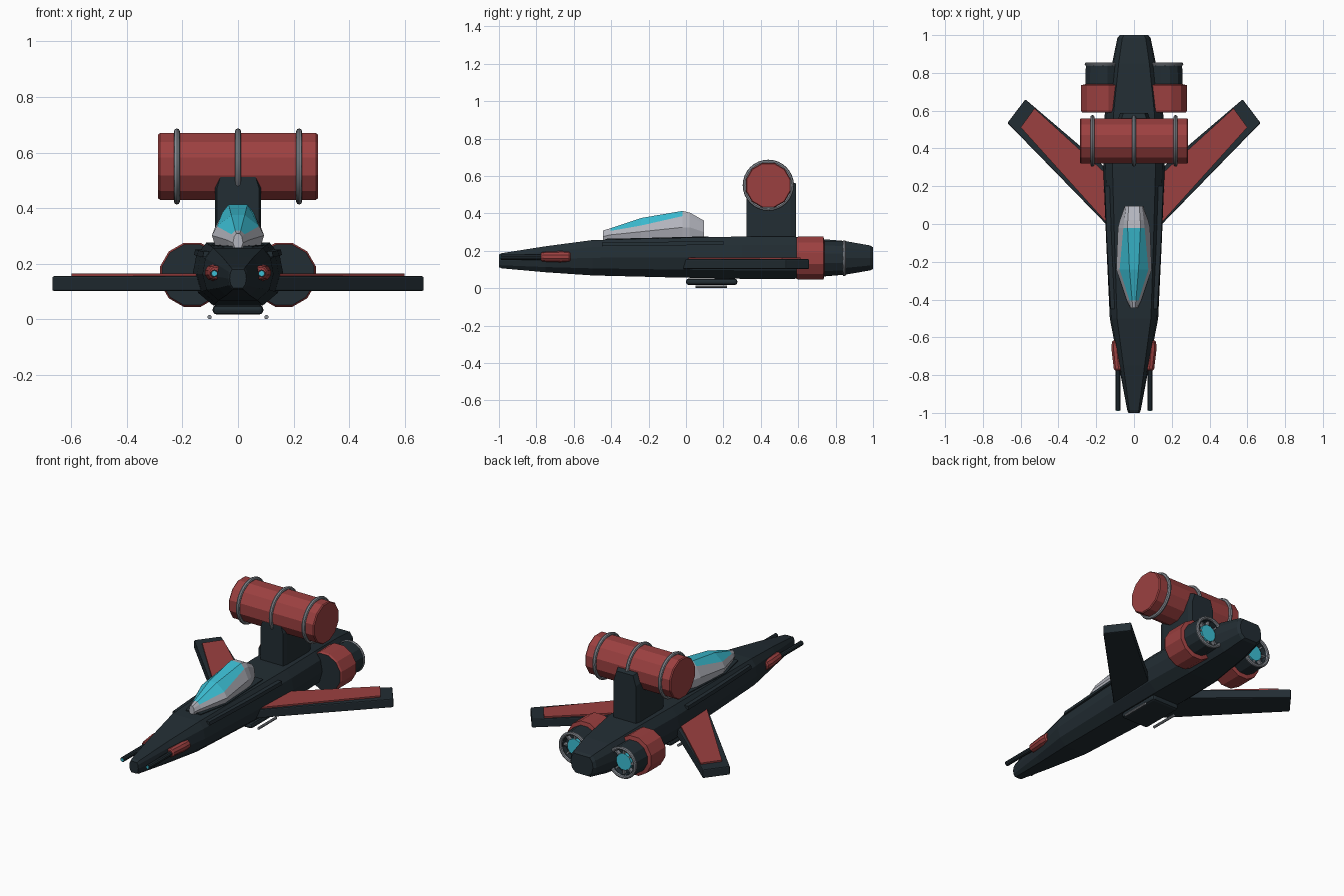
import bpy, bmesh, math
from mathutils import Vector

if "Cube" in bpy.data.objects:
    bpy.data.objects.remove(bpy.data.objects["Cube"])


def mat(name, rgb):
    m = bpy.data.materials.new(name)
    m.diffuse_color = (*rgb, 1)
    m.use_nodes = True
    m.node_tree.nodes["Principled BSDF"].inputs["Base Color"].default_value = m.diffuse_color
    return m


DARK = mat("dark_hull", (0.016, 0.026, 0.033))
RED = mat("dull_red", (0.33, 0.051, 0.051))
CYAN = mat("cyan_glass", (0.045, 0.52, 0.66))
SILVER = mat("pale_silver", (0.45, 0.46, 0.51))
STEEL = mat("steel_grey", (0.24, 0.26, 0.29))


def finish(bm, name, mats, bevel=0):
    bmesh.ops.recalc_face_normals(bm, faces=bm.faces)
    me = bpy.data.meshes.new(name)
    bm.to_mesh(me)
    bm.free()
    for m in mats:
        me.materials.append(m)
    ob = bpy.data.objects.new(name, me)
    bpy.context.collection.objects.link(ob)
    if bevel:
        b = ob.modifiers.new("bevel", 'BEVEL')
        b.width, b.segments = bevel, 2
    return ob


def loft(name, rings, mats, rule=None, bevel=0):
    """Skin closed rings; rule(ring_index, side_index) gives the material slot."""
    bm = bmesh.new()
    vs = [[bm.verts.new(p) for p in r] for r in rings]
    n = len(rings[0])
    for i in range(len(vs) - 1):
        for j in range(n):
            k = (j + 1) % n
            f = bm.faces.new((vs[i][j], vs[i][k], vs[i + 1][k], vs[i + 1][j]))
            f.material_index = rule(i, j) if rule else 0
    for i, r in ((-1, vs[0]), (len(vs) - 1, vs[-1])):
        f = bm.faces.new(r)
        f.material_index = rule(i, -1) if rule else 0
    return finish(bm, name, mats, bevel)


def circle(c, r, n, axis='Y'):
    pts = []
    for i in range(n):
        a = (i + 0.5) * 2 * math.pi / n
        u, v = r * math.cos(a), r * math.sin(a)
        pts.append(Vector(c) + Vector((u, 0, v) if axis == 'Y' else (0, u, v)))
    return pts


def mirrored(y, half):
    """Closed ring at y from right-hand (x, z) points listed bottom to top."""
    return [(x, y, z) for x, z in half] + [(-x, y, z) for x, z in reversed(half)]


def slab(name, outline, z0, z1, m, bevel=0):
    return loft(name, [[(x, y, z) for x, y in outline] for z in (z0, z1)], [m], None, bevel)


def box(name, c, s, m, bevel=0):
    x, y, z = (v / 2 for v in s)
    o = [(c[0] - x, c[1] - y), (c[0] + x, c[1] - y), (c[0] + x, c[1] + y), (c[0] - x, c[1] + y)]
    return slab(name, o, c[2] - z, c[2] + z, m, bevel)


def torus(name, c, R, r, axis, m):
    rot = (math.pi / 2, 0, 0) if axis == 'Y' else (0, math.pi / 2, 0)
    bpy.ops.mesh.primitive_torus_add(location=c, rotation=rot, major_radius=R, minor_radius=r,
                                     major_segments=32, minor_segments=8)
    ob = bpy.context.object
    ob.name = name
    ob.data.materials.append(m)
    bpy.ops.object.shade_smooth_by_angle()


# Fuselage: y, half width, bottom, top
hull = [(-1, .03, .112, .18), (-.985, .036, .106, .187), (-.75, .08, .085, .224),
        (-.5, .128, .068, .257), (-.1, .147, .058, .268), (.3, .163, .05, .276),
        (.58, .155, .05, .275), (.85, .116, .072, .252), (.985, .088, .095, .228), (1, .075, .103, .218)]
rings = []
for y, w, b, t in hull:
    h = t - b
    rings.append(mirrored(y, [(.55 * w, b), (.88 * w, b + .2 * h), (w, b + .5 * h),
                              (.92 * w, b + .8 * h), (.7 * w, t)]))
loft("fuselage", rings, [DARK])

# Canopy: y, foot width, belt width + z, sill width + z, roof width + z
can = [(-.445, .012, .018, .275, .014, .297, .006, .308),
       (-.405, .03, .038, .285, .024, .306, .010, .320),
       (-.24, .08, .094, .302, .076, .335, .024, .375),
       (-.02, .075, .085, .325, .056, .385, .034, .413),
       (.02, .07, .075, .325, .052, .382, .033, .404),
       (.095, .04, .048, .30, .042, .345, .028, .362)]
rings = [mirrored(y, [(f, .258), (bw, bz), (sw, sz), (rw, rz)])
         for y, f, bw, bz, sw, sz, rw, rz in can]
loft("canopy", rings, [SILVER, CYAN], lambda i, j: int(i in (1, 2) and j in (2, 3, 4)))
# Plinth under the canopy
loft("canopy_plinth", [mirrored(y, [(w, .22), (w, z)]) for y, w, z in
                       ((-.43, .05, .264), (-.24, .095, .268), (.12, .085, .277))], [DARK])

# Pylon and cross tank
py = [(.324, .53), (.35, .537), (.56, .57), (.588, .56)]
loft("tank_pylon", [mirrored(y, [(w, .24), (w, t - .06), (w - .018, t)])
                    for (y, t), w in zip(py, (.076, .083, .083, .074))], [DARK])
loft("tank", [circle((x, .44, .55), r, 12, 'X') for x, r in
              ((-.287, .119), (-.281, .124), (.281, .124), (.287, .119))], [RED])
for x in (-.22, 0, .22):
    torus("tank_hoop", (x, .44, .55), .126, .011, 'X', STEEL)

# Belly pad
box("belly_pad", (0, .137, .034), (.182, .275, .034), DARK, .014)

for s, side in ((-1, "left"), (1, "right")):
    # Wing with red upper plate
    slab(side + "_wing", [(s * x, y) for x, y in ((.1, -.05), (.67, .535), (.575, .66), (.1, .255))],
         .102, .155, DARK, .006)
    slab(side + "_wing_plate", [(s * x, y) for x, y in ((.13, -.01), (.6, .512), (.527, .612), (.13, .25))],
         .155, .164, RED)

    # Engine: red cowl, dark nozzle, steel rim and cyan exhaust
    ex, ez = s * .165, .16
    loft(side + "_engine", [circle((ex, y, ez), r, 12) for y, r in
                            ((.59, .113), (.6, .119), (.735, .119), (.74, .096), (.845, .093),
                             (.845, .076), (.815, .074))],
         [DARK, RED], lambda i, j: int(i in (0, 1, 2)))
    torus(side + "_nozzle_rim", (ex, .846, ez), .086, .01, 'Y', STEEL)
    loft(side + "_exhaust", [circle((ex, y, ez), .05, 12) for y in (.81, .835)], [CYAN])
    for k in range(8):
        a = k * math.pi / 4
        v = box(side + "_nozzle_vane", (0, 0, 0), (.03, .022, .01), STEEL)
        v.location = (ex + .064 * math.cos(a), .826, ez + .064 * math.sin(a))
        v.rotation_euler = (0, -a, 0)

    # Gun: red housing, dark barrel, cyan muzzle
    loft(side + "_gun_housing", [circle((s * x, y, .168), r, 10) for x, y, r in
                                 ((.082, -.775, .02), (.082, -.768, .026), (.09, -.67, .03),
                                  (.09, -.625, .029), (.088, -.618, .024))], [RED])
    loft(side + "_gun_barrel", [circle((s * .085, y, .165), .014, 10) for y in (-.988, -.7)], [DARK])
    loft(side + "_muzzle", [circle((s * .085, y, .165), .009, 10) for y in (-.991, -.985)], [CYAN])

    # Shoulder strake along the hull
    loft(side + "_strake", [[(s * (x + dx), y, z + dz) for dx, dz in
                             ((-.02, -.012), (.012, -.012), (.008, .008), (-.02, .008))]
                            for x, y, z in ((.115, -.45, .236), (.135, -.1, .24), (.146, .2, .244))], [DARK])

    # Landing rail
    loft(side + "_landing_rail", [circle((s * .102, y, .008), .008, 8) for y in (.05, .22)], [STEEL])
